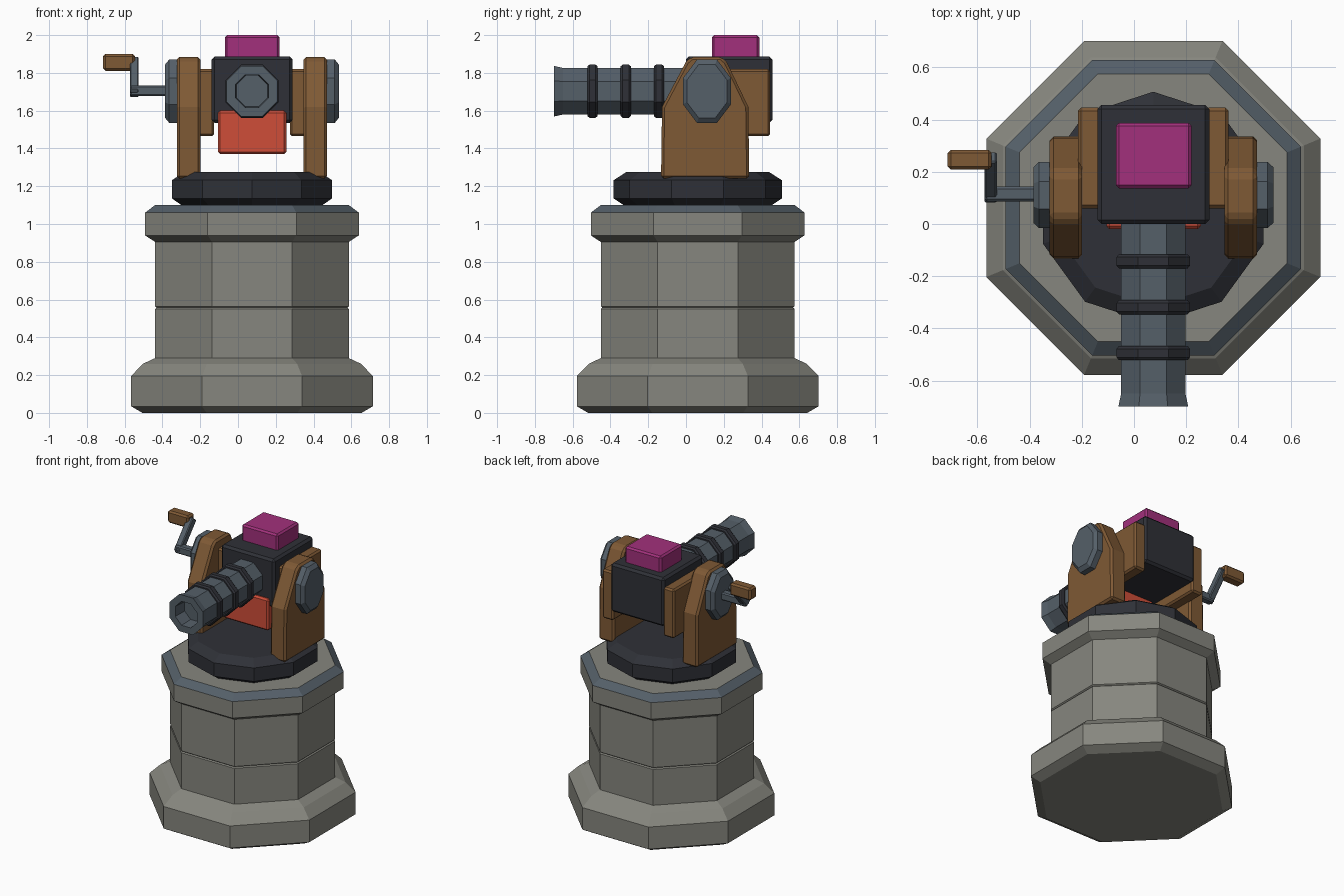
import bpy, bmesh, math
from mathutils import Matrix, Vector

if "Cube" in bpy.data.objects:
    bpy.data.objects.remove(bpy.data.objects["Cube"])

CX, CY, AXIS_Z = 0.074, 0.062, 1.70      # pedestal centre, barrel height


def material(name, rgb):
    m = bpy.data.materials.new(name)
    m.diffuse_color = (*rgb, 1)
    m.use_nodes = True
    m.node_tree.nodes["Principled BSDF"].inputs["Base Color"].default_value = m.diffuse_color
    return m


STONE = material("stone", (0.24, 0.24, 0.21))
STEEL = material("steel", (0.09, 0.115, 0.14))
DARK = material("dark_iron", (0.028, 0.03, 0.038))
WOOD = material("wood", (0.21, 0.10, 0.035))
MAGENTA = material("magenta", (0.36, 0.03, 0.2))
RED = material("red", (0.62, 0.075, 0.04))


def finish(name, bm, mat, bevel=0):
    bmesh.ops.recalc_face_normals(bm, faces=bm.faces)
    me = bpy.data.meshes.new(name)
    bm.to_mesh(me)
    bm.free()
    ob = bpy.data.objects.new(name, me)
    bpy.context.collection.objects.link(ob)
    me.materials.append(mat)
    if bevel:
        b = ob.modifiers.new("bevel", "BEVEL")
        b.width, b.segments, b.limit_method = bevel, 1, "ANGLE"
    return ob


def lathe(name, profile, sides, phase, mat, matrix):
    """Faceted turned solid from (radius, height) points, capped at both ends."""
    bm = bmesh.new()
    rings = []
    for r, z in profile:
        angles = [math.radians(phase) + math.tau * i / sides for i in range(sides)]
        rings.append([bm.verts.new((r * math.cos(a), r * math.sin(a), z)) for a in angles])
    for a, b in zip(rings, rings[1:]):
        for i in range(sides):
            j = (i + 1) % sides
            bm.faces.new((a[i], a[j], b[j], b[i]))
    bm.faces.new(rings[0])
    bm.faces.new(rings[-1])
    bm.transform(matrix)
    return finish(name, bm, mat)


def octagon(name, profile, mat, matrix):
    """Lathe with eight sides; radii are measured to the flats."""
    k = 1 / math.cos(math.pi / 8)
    return lathe(name, [(r * k, z) for r, z in profile], 8, 22.5, mat, matrix)


def box(name, x, y, z, mat, bevel=0.012):
    bm = bmesh.new()
    bmesh.ops.create_cube(bm, size=1)
    for v in bm.verts:
        v.co = [(a + b) / 2 + c * (b - a) for (a, b), c in zip((x, y, z), v.co)]
    return finish(name, bm, mat, bevel)


def prism(name, outline, x0, x1, mat, bevel):
    """Extrude a (y, z) outline along x."""
    bm = bmesh.new()
    f = bm.faces.new([bm.verts.new((x0, y, z)) for y, z in outline])
    ext = bmesh.ops.extrude_face_region(bm, geom=[f])
    moved = [g for g in ext["geom"] if isinstance(g, bmesh.types.BMVert)]
    bmesh.ops.translate(bm, verts=moved, vec=(x1 - x0, 0, 0))
    return finish(name, bm, mat, bevel)


# Stone pedestal: foot, two shaft courses with a seam, cap with a steel edge
base = Matrix.Translation((CX, CY, 0))
octagon("foot", [(0.58, 0), (0.64, 0.035), (0.64, 0.195), (0.577, 0.26), (0.513, 0.29)],
        STONE, base)
octagon("shaft", [(0.513, 0.28), (0.513, 0.55), (0.505, 0.557), (0.513, 0.564), (0.513, 0.92)],
        STONE, base)
cap = octagon("cap", [(0.513, 0.905), (0.566, 0.94), (0.566, 1.06), (0.513, 1.10)], STONE, base)
cap.data.materials.append(STEEL)
for p in cap.data.polygons:
    if p.center.z > 1.065 and p.normal.z < 0.95:
        p.material_index = 1

# Ten-sided turntable
lathe("turntable", [(0.385, 1.095), (0.445, 1.135), (0.445, 1.232), (0.378, 1.275)],
      10, 90, DARK, base)

# Fork arms, side plates and trunnion hubs, mirrored left and right
arm = [(-0.132, 1.24), (-0.127, 1.62), (0.0, 1.86), (0.03, 1.885),
       (0.185, 1.885), (0.215, 1.86), (0.33, 1.62), (0.335, 1.24)]
for side, s in (("left", -1), ("right", 1)):
    prism(side + "_arm", arm, CX + s * 0.273, CX + s * 0.397, WOOD, 0.014)
    box(side + "_plate", sorted((CX + s * 0.20, CX + s * 0.289)), (0.06, 0.446),
        (1.465, 1.82), WOOD)
    hub = (Matrix.Translation((CX, 0.111, 1.703)) @ Matrix.Rotation(s * math.pi / 2, 4, "Y")
           @ Matrix.Diagonal((0.168, 0.127, 1, 1)))
    octagon(side + "_hub", [(1, 0.38), (1, 0.438), (0.84, 0.46)], STEEL, hub)

# Breech block with ammunition boxes
box("breech", (-0.14, 0.289), (0.0, 0.457), (1.535, 1.887), DARK, 0.016)
box("top_box", (-0.069, 0.221), (0.137, 0.388), (1.86, 2.0), MAGENTA)
box("front_box", (-0.106, 0.256), (-0.02, 0.07), (1.37, 1.60), RED)

# Barrel with flared hollow muzzle and three bands; local z runs forward
fwd = Matrix.Translation((CX, 0, AXIS_Z + 0.003)) @ Matrix.Rotation(math.pi / 2, 4, "X")
octagon("barrel", [(0.123, -0.05), (0.123, 0.65), (0.134, 0.70), (0.087, 0.70), (0.082, 0.60)],
        STEEL, fwd)
for i in range(3):
    t = 0.116 + 0.176 * i
    octagon(f"barrel_band_{i + 1}", [(0.11, t), (0.132, t), (0.141, t + 0.011),
            (0.141, t + 0.043), (0.132, t + 0.054), (0.11, t + 0.054)], DARK, fwd)

# Crank: axle, slanted lever and wooden grip
box("crank_axle", (-0.571, -0.37), (0.087, 0.143), (1.677, 1.733), STEEL, 0.008)
a, b = Vector((0.115, 1.705)), Vector((0.245, 1.855))
d = (b - a).normalized()
n = Vector((-d.y, d.x)) * 0.027
a, b = a - d * 0.025, b + d * 0.02
prism("crank_lever", [a - n, b - n, b + n, a + n], -0.573, -0.526, STEEL, 0.006)
box("crank_grip", (-0.714, -0.546), (0.208, 0.284), (1.811, 1.9), WOOD)
